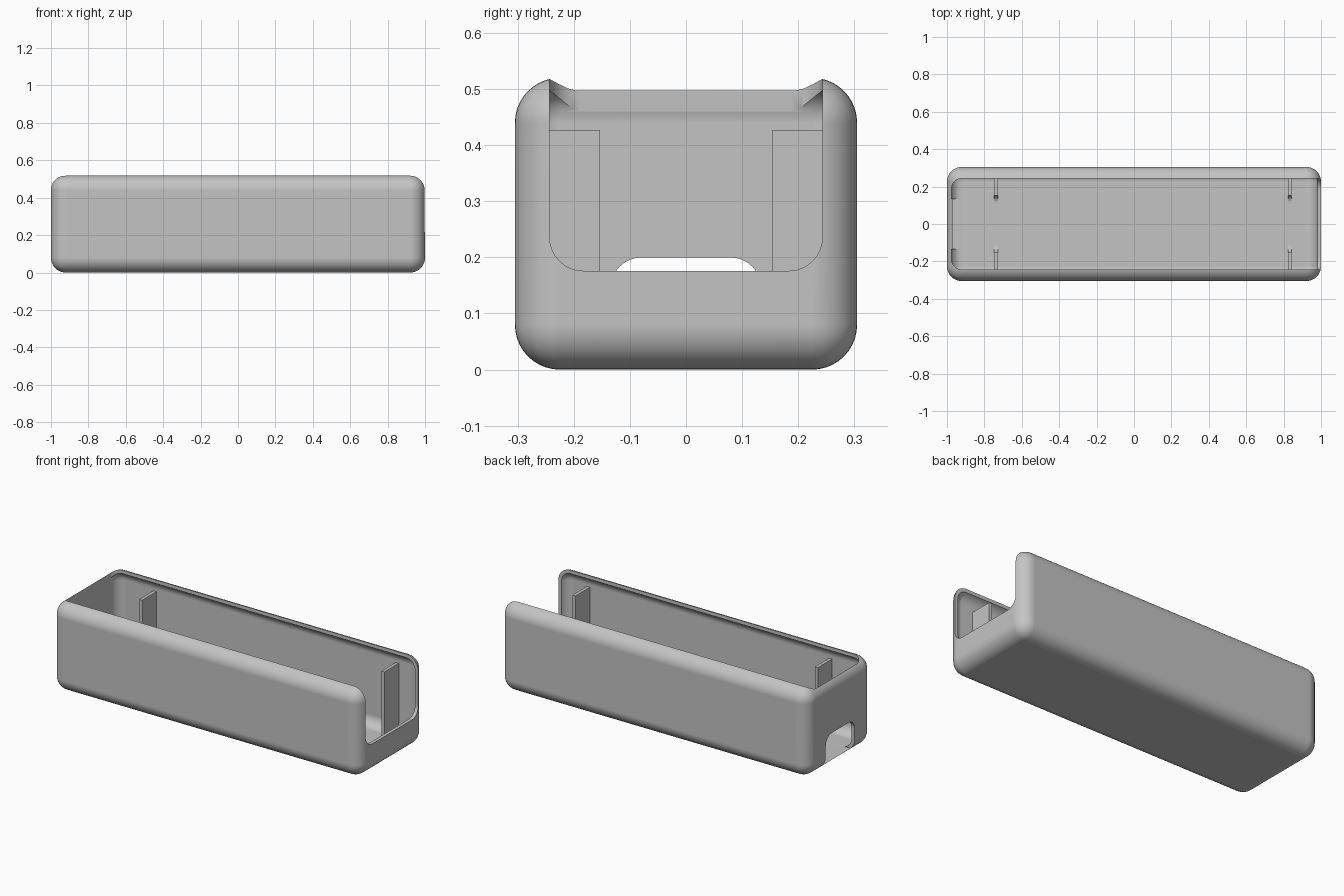
import bpy, bmesh, math
from mathutils import Vector

if "Cube" in bpy.data.objects:
    bpy.data.objects.remove(bpy.data.objects["Cube"], do_unlink=True)

grey = bpy.data.materials.new("plain_grey")
grey.use_nodes = True
COLOUR = (0.55, 0.55, 0.55, 1)
grey.diffuse_color = COLOUR
grey.node_tree.nodes["Principled BSDF"].inputs["Base Color"].default_value = COLOUR


def to_object(name, bm):
    bmesh.ops.recalc_face_normals(bm, faces=bm.faces)
    mesh = bpy.data.meshes.new(name)
    bm.to_mesh(mesh)
    bm.free()
    mesh.materials.append(grey)
    obj = bpy.data.objects.new(name, mesh)
    bpy.context.collection.objects.link(obj)
    return obj


def rounded_box(name, low, high, radius):
    """Box with every edge and corner rounded."""
    bm = bmesh.new()
    bmesh.ops.create_cube(bm, size=1)
    low, high = Vector(low), Vector(high)
    for v in bm.verts:
        v.co = (low + high) / 2 + v.co * (high - low)
    bmesh.ops.bevel(bm, geom=bm.edges[:], offset=radius, segments=10,
                    profile=0.5, affect='EDGES')
    return to_object(name, bm)


def rounded_rect(u0, u1, v0, v1, radii, steps=8):
    """Outline with one radius per corner, counter-clockwise from low u, low v."""
    corners = [(u0, v0, 1, 1), (u1, v0, -1, 1), (u1, v1, -1, -1), (u0, v1, 1, -1)]
    points = []
    for i, ((u, v, su, sv), r) in enumerate(zip(corners, radii)):
        if r == 0:
            points.append((u, v))
            continue
        for k in range(steps + 1):
            a = math.pi + (i + k / steps) * math.pi / 2
            points.append((u + su * r + r * math.cos(a), v + sv * r + r * math.sin(a)))
    return points


def prism(name, outline, start, end, axis="x"):
    """Extrude an outline (y, z) along x, or (x, y) along z."""
    bm = bmesh.new()
    place = (lambda u, v, t: (t, u, v)) if axis == "x" else (lambda u, v, t: (u, v, t))
    face = bm.faces.new([bm.verts.new(place(u, v, start)) for u, v in outline])
    new = bmesh.ops.extrude_face_region(bm, geom=[face])["geom"]
    shift = Vector(place(0, 0, end - start))
    bmesh.ops.translate(bm, vec=shift, verts=[g for g in new if isinstance(g, bmesh.types.BMVert)])
    return to_object(name, bm)


def activate(obj):
    bpy.ops.object.select_all(action='DESELECT')
    obj.select_set(True)
    bpy.context.view_layer.objects.active = obj


def cut(body, cutter):
    cutter.hide_render = True
    mod = body.modifiers.new("cut", 'BOOLEAN')
    mod.operation, mod.solver, mod.object = 'DIFFERENCE', 'EXACT', cutter
    activate(body)
    bpy.ops.object.modifier_apply(modifier=mod.name)
    bpy.data.objects.remove(cutter, do_unlink=True)


# Hollow case
WALL, OPEN = 0.02, 0.243
case = rounded_box("case", (-1, -0.305, 0), (1, 0.305, 0.52), 0.08)
cut(case, rounded_box("cavity", (-1 + WALL, -0.285, WALL), (1 - WALL, 0.285, 0.5), 0.06))

# Top opening, end notch and low end window
cut(case, prism("top_opening", rounded_rect(-0.976, 0.98, -OPEN, OPEN, [0.055] * 4),
                0.3, 0.7, "z"))
cut(case, prism("end_notch", rounded_rect(-OPEN, OPEN, 0.176, 0.7, [0.06, 0.06, 0, 0]),
                0.9, 1.1))
cut(case, prism("end_window", rounded_rect(-0.134, 0.134, 0.021, 0.2, [0, 0, 0.055, 0.055]),
                -1.1, -0.9))

activate(case)
bpy.ops.object.shade_smooth_by_angle(angle=math.radians(30))
normals = case.modifiers.new("even_normals", 'WEIGHTED_NORMAL')
normals.keep_sharp = True

# Inner ribs with a curved foot, two on each long wall
for end, x in (("left", 0.833), ("right", -0.738)):
    for side, s in (("back", 1), ("front", -1)):
        rib = rounded_rect(0.153, 0.295, 0.01, 0.427, [0, 0.07, 0, 0])
        foot = [(0.16, 0.015), (0.113, 0.015)]
        for k in range(7):
            a = k / 6 * math.pi / 2
            foot.append((0.113 + 0.04 * math.sin(a), 0.06 - 0.04 * math.cos(a)))
        foot.append((0.16, 0.06))
        for part, outline in (("rib", rib), ("rib_foot", foot)):
            prism(f"{side}_{end}_{part}", [(s * y, z) for y, z in outline],
                  x - 0.01, x + 0.01)
